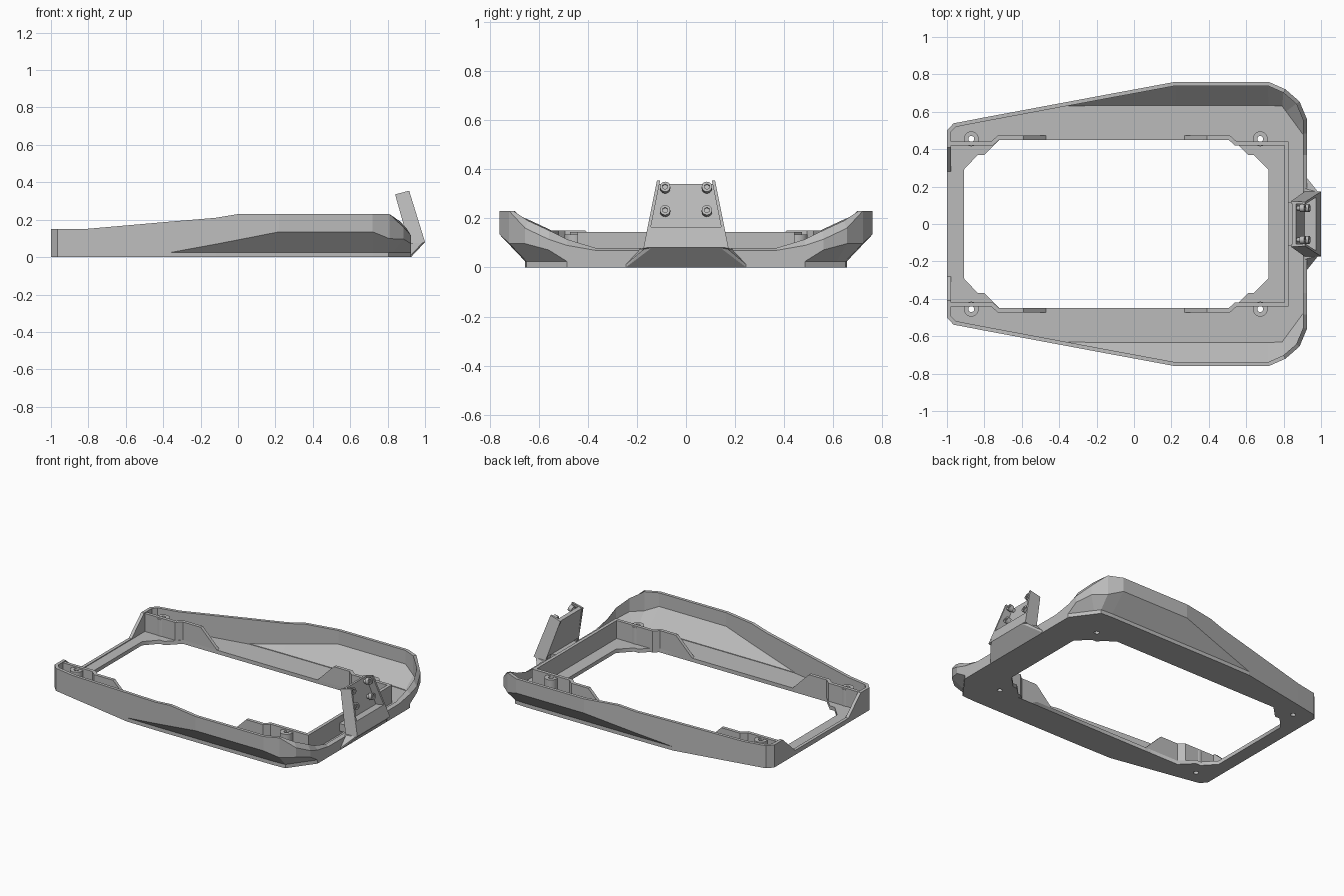
import bpy, bmesh, math
from mathutils import Vector

cube = bpy.data.objects.get("Cube")
if cube:
    bpy.data.objects.remove(cube)

grey = bpy.data.materials.new("plain_grey")
grey.use_nodes = True
GREY = (0.5, 0.5, 0.5, 1)
grey.diffuse_color = GREY
for node in grey.node_tree.nodes:
    if node.type == 'BSDF_PRINCIPLED':
        node.inputs["Base Color"].default_value = GREY


def add(name, bm):
    bmesh.ops.remove_doubles(bm, verts=bm.verts, dist=0.0001)
    bmesh.ops.recalc_face_normals(bm, faces=bm.faces)
    mesh = bpy.data.meshes.new(name)
    bm.to_mesh(mesh)
    bm.free()
    mesh.materials.append(grey)
    obj = bpy.data.objects.new(name, mesh)
    bpy.context.collection.objects.link(obj)
    return obj


def circle(cx, cy, r, n=20):
    turn = math.tau / n
    return [(cx + r * math.cos(i * turn), cy + r * math.sin(i * turn)) for i in range(n)]


def plate(name, outlines, z0, z1):
    """Flat slab; the outlines after the first become holes."""
    curve = bpy.data.curves.new(name, 'CURVE')
    curve.dimensions = '2D'
    curve.fill_mode = 'BOTH'
    curve.extrude = (z1 - z0) / 2
    for pts in outlines:
        spline = curve.splines.new('POLY')
        spline.points.add(len(pts) - 1)
        for p, (x, y) in zip(spline.points, pts):
            p.co = (x, y, 0, 1)
        spline.use_cyclic_u = True
    temp = bpy.data.objects.new(name, curve)
    bpy.context.collection.objects.link(temp)
    bpy.context.view_layer.update()
    mesh = bpy.data.meshes.new_from_object(temp.evaluated_get(bpy.context.evaluated_depsgraph_get()))
    bm = bmesh.new()
    bm.from_mesh(mesh)
    bmesh.ops.translate(bm, verts=bm.verts, vec=(0, 0, (z0 + z1) / 2))
    bpy.data.objects.remove(temp)
    return add(name, bm)


def hull(name, points):
    bm = bmesh.new()
    for p in points:
        bm.verts.new(p)
    res = bmesh.ops.convex_hull(bm, input=bm.verts)
    junk = {v for v in res["geom_interior"] if isinstance(v, bmesh.types.BMVert)}
    bmesh.ops.delete(bm, geom=list(junk), context='VERTS')
    bmesh.ops.dissolve_limit(bm, angle_limit=0.01, verts=bm.verts, edges=bm.edges)
    return add(name, bm)


def loft(name, sections, closed):
    bm = bmesh.new()
    rings = [[bm.verts.new(p) for p in s] for s in sections]
    pairs = list(zip(rings, rings[1:]))
    if closed:
        pairs.append((rings[-1], rings[0]))
    else:
        bm.faces.new(rings[0])
        bm.faces.new(rings[-1])
    n = len(rings[0])
    for a, b in pairs:
        for i in range(n):
            j = (i + 1) % n
            bm.faces.new((a[i], a[j], b[j], b[i]))
    return add(name, bm)


def offset(pts, d, closed):
    """Shift a path to its right by d with mitred corners."""
    out, n = [], len(pts)
    for i, p in enumerate(pts):
        prev = pts[i - 1] if closed or i else None
        nxt = pts[(i + 1) % n] if closed or i < n - 1 else None
        d1 = (p - prev).normalized() if prev else (nxt - p).normalized()
        d2 = (nxt - p).normalized() if nxt else d1
        n1, n2 = Vector((d1.y, -d1.x)), Vector((d2.y, -d2.x))
        out.append(p + (n1 + n2) * d / (1 + n1.dot(n2)))
    return out


def mirrored(rows):
    return rows + [(r[0], -r[1], *r[2:]) for r in reversed(rows)]


# Outer shell: x, y, outer rim height, inner rim height
rim = mirrored([
    (-1, .28, .03, .03), (-1, .41, .15, .15), (-1, .5, .15, .15), (-.965, .538, .15, .15),
    (-.82, .566, .15, .15), (-.36, .652, .19, .19), (-.12, .697, .21, .21), (0, .719, .23, .23),
    (.22, .76, .23, .23), (.72, .76, .23, .23), (.81, .72, .23, .23), (.885, .655, .16, .19),
    (.925, .56, .115, .15), (.925, .485, .09, .115), (.925, .37, .07, .08), (.925, .2, .07, .08)])


def foot(x, y):
    """Footprint below a rim point: straight side and cut corner."""
    side = math.copysign(1, y)
    p = Vector((x, min(abs(y), .655)))
    cut = Vector((.17, .125)).normalized()
    over = (p - Vector((.8, .655))).dot(cut)
    if over > 0:
        p -= cut * over
    return Vector((p.x, p.y * side))


FLOOR, THICK = .025, .021
tops = [Vector(r[:2]) for r in rim]
feet = [foot(*r[:2]) for r in rim]
tops_in, feet_in = offset(tops, THICK, True), offset(feet, THICK, True)
sections = []
for r, t, f, ti, fi in zip(rim, tops, feet, tops_in, feet_in):
    mid = FLOOR + 1.05 * (t - f).length
    sections.append([(*f, 0), (*f, FLOOR), (*t, mid), (*t, r[2]),
                     (*ti, r[3]), (*ti, mid + .004), (*fi, FLOOR + .004), (*fi, 0)])
loft("outer_shell", sections, True)

# Floor with the large opening and the bolt holes
opening = mirrored([(-.91, .29), (-.835, .37), (-.8, .37), (-.72, .45),
                    (.53, .45), (.61, .37), (.64, .37), (.72, .29)])
bolts = [(x, s * .455) for x in (-.87, .675) for s in (1, -1)]
plate("floor", [offset(feet, .01, True), opening] + [circle(x, y, .016) for x, y in bolts], 0, FLOOR)
for x, y in bolts:
    plate("bolt_boss", [circle(x, y, .04), circle(x, y, .016)], .001, .135)


# Inner walls with ramped ends
def inner_wall(name, rows):
    path = [Vector(r[:2]) for r in rows]
    a, b = offset(path, .011, False), offset(path, -.011, False)
    loft(name, [[(*p, .002), (*p, r[2]), (*q, r[2]), (*q, .002)]
                for r, p, q in zip(rows, a, b)], False)


H = .145
inner_wall("rear_pocket_wall", mirrored([
    (.27, .461, FLOOR), (.39, .461, H), (.51, .461, H), (.545, .43, H), (.815, .43, H)]))
for s in (1, -1):
    inner_wall("corner_pocket_wall", [
        (-.47, s * .461, FLOOR), (-.59, s * .461, H), (-.725, s * .461, H),
        (-.76, s * .43, H), (-.985, s * .43, H)])

# Bracket foot wedge and the bridge to the pocket wall
hull("bracket_foot", [(x, s * y, z) for s in (1, -1) for x, y, z in
                      ((.91, .245, 0), (.925, .245, 0), (.925, .245, .012), (1, .14, .08),
                       (.985, .17, .075), (.91, .19, .075), (.91, .245, .012))])
hull("bracket_bridge", [(x, y, z) for x in (.82, .925) for y in (-.115, .115) for z in (.05, .1)])


# Leaning bracket: tapered cheeks, back panel and solid lower front
def half_width(z):
    return .12 + .2 * (.345 - z)


cheek = [(.84, .335), (.915, .355), (1, .08), (.92, .05)]
for s in (1, -1):
    hull("bracket_cheek", [(x, s * (half_width(z) - inset), z)
                           for x, z in cheek for inset in (0, .013)])
for name, profile in (
        ("bracket_panel", [(.845, .333), (.867, .34), (.925, .1), (.905, .1)]),
        ("bracket_lower_front", [(.974, .165), (.9995, .081), (.92, .051), (.905, .15)])):
    hull(name, [(x, s * (half_width(z) - .002), z) for x, z in profile for s in (1, -1)])

# Socket screws on the panel
for y in (-.085, .085):
    for x, z in ((.869, .315), (.892, .22)):
        parts = [plate("screw_shaft", [circle(0, 0, .012)], -.01, .04),
                 plate("screw_head", [circle(0, 0, .021), circle(0, 0, .0115, 6)], .022, .048)]
        for part in parts:
            part.location = (x, y, z)
            part.rotation_euler = (0, math.atan2(.275, .085), 0)
            bpy.ops.object.select_all(action='DESELECT')
            part.select_set(True)
            bpy.context.view_layer.objects.active = part
            bpy.ops.object.shade_smooth_by_angle()
